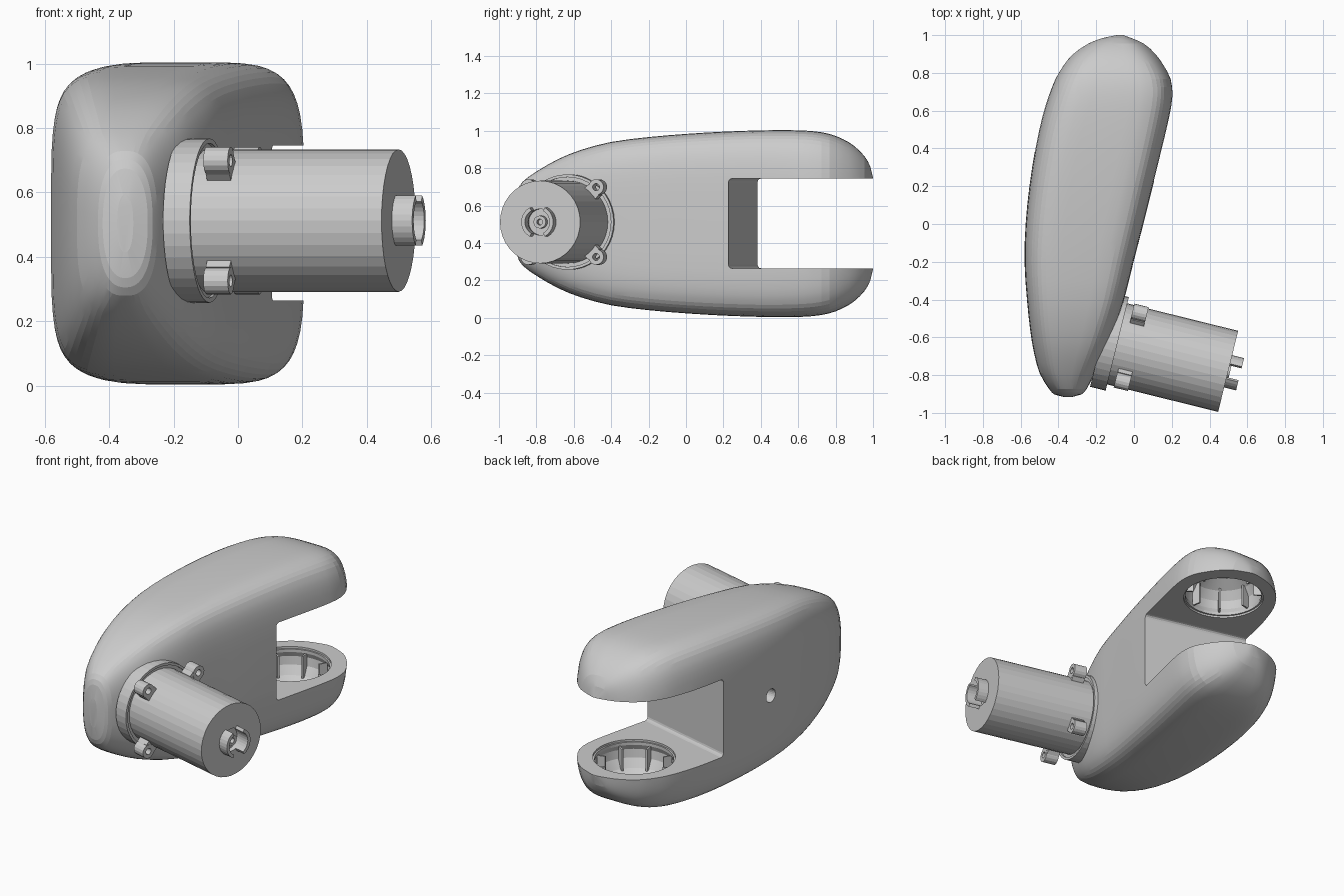
import bpy, bmesh
from math import sin, cos, pi, radians, copysign
from mathutils import Matrix, Vector

if "Cube" in bpy.data.objects:
    bpy.data.objects.remove(bpy.data.objects["Cube"])

ZC = 0.504
A = radians(13.9)
TILT = Matrix.Rotation(-A, 4, 'Z')
# motor frame: local z = motor axis, local y = world up, origin at the outer end face
M = Matrix(((sin(A), 0, cos(A), 0.4985), (cos(A), 0, -sin(A), -0.780),
            (0, 1, 0, 0.5125), (0, 0, 0, 1)))


def finish(name, bm, mat=Matrix()):
    """Flat-shaded object from a bmesh."""
    bmesh.ops.transform(bm, matrix=mat, verts=bm.verts)
    bmesh.ops.recalc_face_normals(bm, faces=bm.faces)
    me = bpy.data.meshes.new(name)
    bm.to_mesh(me)
    bm.free()
    ob = bpy.data.objects.new(name, me)
    bpy.context.collection.objects.link(ob)
    return ob


def lathe(name, prof, mat=Matrix(), segs=32, closed=False):
    """Revolve (radius, height) points about local z."""
    bm = bmesh.new()
    rings = []
    for r, t in prof:
        n = segs if r > 0 else 1
        rings.append([bm.verts.new((r * cos(2 * pi * i / segs), r * sin(2 * pi * i / segs), t))
                      for i in range(n)])
    pairs = list(zip(rings, rings[1:])) + ([(rings[-1], rings[0])] if closed else [])
    for a, b in pairs:
        for i in range(segs):
            j = (i + 1) % segs
            q = [a[i % len(a)], a[j % len(a)], b[j % len(b)], b[i % len(b)]]
            bm.faces.new(list(dict.fromkeys(q)))
    return finish(name, bm, mat)


def box(name, lo, hi, mat=Matrix(), bevel=0):
    bm = bmesh.new()
    bmesh.ops.create_cube(bm, size=1)
    for v in bm.verts:
        v.co = [l + (h - l) * (c + 0.5) for l, h, c in zip(lo, hi, v.co)]
    if bevel:
        bmesh.ops.bevel(bm, geom=bm.edges[:], offset=bevel, segments=3, profile=0.5, affect='EDGES')
    return finish(name, bm, mat)


def arc(name, r0, r1, a0, a1, t0, t1, mat, n=10):
    bm = bmesh.new()
    rows = []
    for i in range(n + 1):
        a = a0 + (a1 - a0) * i / n
        rows.append([bm.verts.new((r * cos(a), r * sin(a), t))
                     for r, t in ((r0, t0), (r1, t0), (r1, t1), (r0, t1))])
    for p, q in zip(rows, rows[1:]):
        for k in range(4):
            bm.faces.new((p[k], p[(k + 1) % 4], q[(k + 1) % 4], q[k]))
    bm.faces.new(rows[0])
    bm.faces.new(rows[-1])
    return finish(name, bm, mat)


def cut(ob, cutter):
    m = ob.modifiers.new("cut", 'BOOLEAN')
    m.operation, m.solver, m.object = 'DIFFERENCE', 'EXACT', cutter
    bpy.context.view_layer.objects.active = ob
    bpy.ops.object.modifier_apply(modifier=m.name)
    bpy.data.objects.remove(cutter)


# body: squarish sections lofted along y (y, left x, right x, half height, squareness)
SECTIONS = [Vector(s) for s in [
    (-.915, -.375, -.325, .09, 2.2), (-.903, -.42, -.28, .17, 2.3), (-.873, -.45, -.25, .225, 2.6),
    (-.79, -.5, -.207, .285, 3.1), (-.68, -.53, -.152, .347, 3.6), (-.56, -.55, -.105, .395, 4.1),
    (-.4, -.567, -.052, .437, 4.6), (-.2, -.58, -.002, .463, 4.9), (0, -.574, .05, .48, 5),
    (.2, -.554, .1, .492, 5), (.4, -.523, .149, .499, 5), (.56, -.489, .187, .5, 4.8),
    (.677, -.454, .206, .495, 4.6), (.767, -.42, .198, .48, 4.3), (.84, -.378, .162, .452, 4),
    (.9, -.33, .122, .415, 3.7), (.955, -.255, .065, .36, 3.4), (.985, -.18, 0, .305, 3.2),
    (1, -.115, -.035, .245, 3)]]
# insert smooth in-between sections
S = [SECTIONS[0]]
for i in range(len(SECTIONS) - 1):
    p1, p2 = SECTIONS[i], SECTIONS[i + 1]
    if 0 < i < len(SECTIONS) - 2:
        S.append((9 * (p1 + p2) - SECTIONS[i - 1] - SECTIONS[i + 2]) / 16)
    S.append(p2)
N = 52
bm = bmesh.new()
rings = []
for y, xl, xr, h, n in S:
    ring = []
    for i in range(N):
        a = 2 * pi * (i + 0.5) / N
        c, s = cos(a), sin(a)
        ring.append(bm.verts.new(((xl + xr) / 2 + (xr - xl) / 2 * copysign(abs(c) ** (2 / n), c), y,
                                  ZC + h * copysign(abs(s) ** (2 / n), s))))
    rings.append(ring)
for a, b in zip(rings, rings[1:]):
    for i in range(N):
        bm.faces.new((a[i], a[(i + 1) % N], b[(i + 1) % N], b[i]))
bm.faces.new(rings[0])
bm.faces.new(rings[-1])
body = finish("body", bm)

# slot between the two arms, square to the tilted side
cut(body, box("slot_cutter", (-1.2, 0.245, 0.265), (1.2, 1.8, 0.745), TILT, bevel=0.02))

# round hollow pockets in both arms, with ribs
CX, CY = -0.115, 0.672
POCKET = [(0, .05), (.232, .05), (.232, -.012), (.222, -.012), (.222, -.03), (.235, -.06),
          (.228, -.11), (.195, -.16), (.13, -.205), (0, -.215)]
for label, z, s in (("lower", .265, 1), ("upper", .745, -1)):
    base = Matrix.Translation((CX, CY, z)) @ Matrix.Diagonal((1, 1, s, 1))
    cut(body, lathe("pocket_cutter", POCKET, base, 40))
    for k in range(8):
        box(f"{label}_pocket_rib_{k}", (.175, -.005, -.165), (.226, .005, -.03),
            base @ Matrix.Rotation(k * pi / 4 + .2, 4, 'Z'))

# small hole in the far side
hole = Matrix.Translation((-0.6, -0.01, 0.505)) @ Matrix.Rotation(pi / 2, 4, 'Y')
cut(body, lathe("hole_cutter", [(0, -.1), (.041, -.1), (.041, .2), (0, .2)], hole, 24))

# the body surface is soft, with its cut edges left sharp
bpy.ops.object.select_all(action='DESELECT')
body.select_set(True)
bpy.context.view_layer.objects.active = body
bpy.ops.object.shade_smooth_by_angle(angle=radians(9))

# motor housing with a recessed end, mounting flange and centre socket
lathe("motor_housing", [(0, -.69), (.221, -.69), (.221, 0), (.07, 0), (.07, -.03), (0, -.03)], M, 36)
lathe("mounting_flange", [(0, -.69), (.255, -.69), (.255, -.605), (.24, -.605), (.24, -.615),
                          (0, -.615)], M, 40)
lathe("centre_socket", [(.016, -.04), (.034, -.04), (.034, .01), (.016, .01)], M, 20, True)

# split connector ring
for k in range(2):
    arc(f"connector_prong_{k}", .068, .088, k * pi - 1.08, k * pi + 1.08, -.01, .065, M)

# four screw lugs around the housing
for k in range(4):
    R = M @ Matrix.Rotation(pi / 4 + k * pi / 2, 4, 'Z')
    lathe(f"screw_lug_{k}", [(.019, -.568), (.042, -.568), (.042, -.49), (.019, -.49)],
          R @ Matrix.Translation((.264, 0, 0)), 16, True)
    box(f"lug_web_{k}", (.20, -.041, -.567), (.244, .041, -.491), R)
